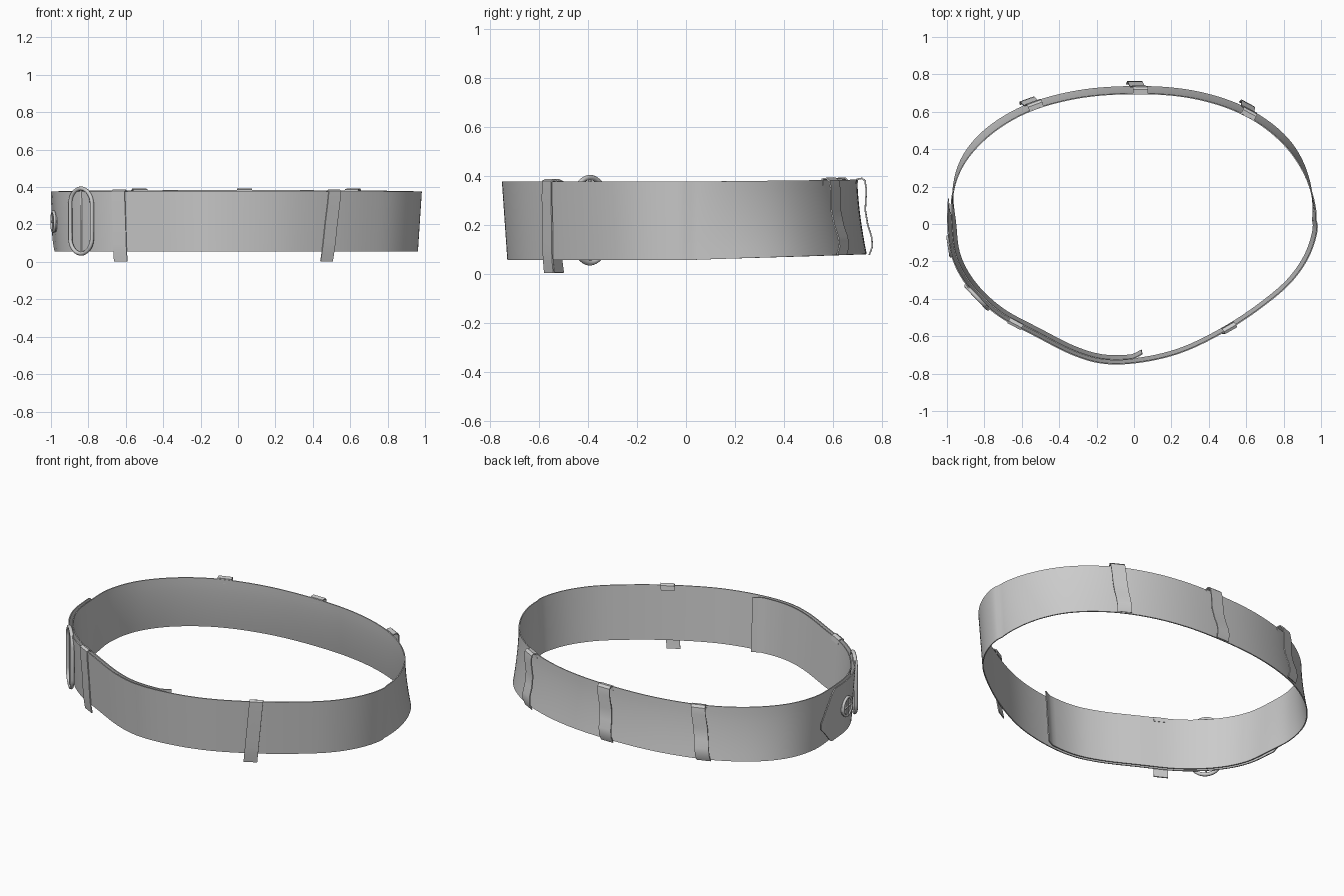
import bpy, bmesh, math
from mathutils import Vector, Matrix

cube = bpy.data.objects.get("Cube")
if cube:
    bpy.data.objects.remove(cube, do_unlink=True)

grey = bpy.data.materials.new("plain_grey")
grey.use_nodes = True
grey.diffuse_color = (0.6, 0.6, 0.6, 1)
grey.node_tree.nodes["Principled BSDF"].inputs["Base Color"].default_value = grey.diffuse_color

# Waist outline along the top edge, clockwise from the front centre
WAIST = [Vector(p) for p in (
    (.05, -.725), (-.15, -.735), (-.32, -.69), (-.52, -.59), (-.72, -.48),
    (-.87, -.34), (-.96, -.18), (-.985, 0), (-.98, .17), (-.91, .34),
    (-.77, .49), (-.58, .605), (-.35, .675), (-.1, .705), (.2, .7),
    (.45, .65), (.66, .555), (.83, .41), (.94, .23), (.985, .04),
    (.95, -.14), (.85, -.3), (.7, -.43), (.5, -.56), (.27, -.67))]
COUNT = len(WAIST)


def smooth(a, b, x):
    t = min(1, max(0, (x - a) / (b - a)))
    return t * t * (3 - 2 * t)


def outline(u):
    """Point, tangent and outward normal on the waist curve."""
    i, f = math.floor(u), u - math.floor(u)
    a, b, c, d = (WAIST[(i + k) % COUNT] for k in (-1, 0, 1, 2))
    m, n = (c - a) / 2, (d - b) / 2
    e, g = 2 * (b - c) + m + n, 3 * (c - b) - 2 * m - n
    p = b + f * (m + f * (g + f * e))
    t = (m + f * (2 * g + 3 * f * e)).normalized()
    return p, t, Vector((-t.y, t.x))


def edges(p):
    """Bottom and top height of the band."""
    return .055 + .035 * max(0, p.y), .375 + .012 * max(0, p.y)


def on_belt(u, z, off=0, along=0):
    """Point on the leaning band at height z."""
    p, t, n = outline(u)
    low, high = edges(p)
    down = (high - z) / (high - low)
    back = smooth(-.05, .5, p.y)
    lean = .038 * back * abs(down) ** 1.6 - .022 * (1 - back) * down
    q = p + n * (lean + off) + t * along
    return Vector((q.x, q.y, z))


def finish(name, bm):
    mesh = bpy.data.meshes.new(name)
    bm.to_mesh(mesh)
    bm.free()
    mesh.materials.append(grey)
    mesh.shade_smooth()
    mesh.set_sharp_from_angle(angle=math.radians(40))
    obj = bpy.data.objects.new(name, mesh)
    bpy.context.collection.objects.link(obj)
    return obj


def sheet(name, rows, thick):
    """Thin solid sheet through a grid of points."""
    bm = bmesh.new()
    grid = [[bm.verts.new(p) for p in row] for row in rows]
    for r, s in zip(grid, grid[1:]):
        for j in range(len(r) - 1):
            bm.faces.new((r[j], s[j], s[j + 1], r[j + 1]))
    bmesh.ops.recalc_face_normals(bm, faces=bm.faces)
    bmesh.ops.solidify(bm, geom=bm.faces[:], thickness=thick)
    bmesh.ops.recalc_face_normals(bm, faces=bm.faces)
    return finish(name, bm)


# Band: one strap that overlaps itself on one side and ends in a point
TIP = COUNT + 7.8


def layer(u):
    hook = -.02 * (1 - smooth(0, .25, u))
    seam = .01 * smooth(19.15, 19.3, u)
    return hook - .008 + seam + .012 * smooth(21, COUNT, u)


rows = []
steps = 230
for k in range(steps + 1):
    u = TIP * k / steps
    low, high = edges(outline(u)[0])
    taper = max(0, (u - TIP + .65) / .65)
    mid = low + .4 * (high - low)
    low, high = low + (mid - low) * taper * .9, high + (mid - high) * taper * .9
    rows.append([on_belt(u, low + (high - low) * j / 8, layer(u)) for j in range(9)])
sheet("belt_band", rows, .006)


# Hanging loops: side profiles of (outward offset, height)
FRONT = [(-.016, .35), (-.014, .378), (.004, .386), (.018, .378), (.02, .3),
         (.018, .2), (.02, .1), (.018, .05), (.014, .003)]
BACK = [(-.014, .36), (-.012, .388), (.012, .392), (.026, .38), (.03, .34),
        (.018, .26), (.02, .2), (.028, .15), (.024, .11), (.004, .075)]


def belt_loop(name, u, profile, width, slant):
    rows = []
    for off, z in profile:
        shift = slant * (.38 - z) / .38
        rows.append([on_belt(u, z, off, shift + s * width / 2) for s in (-1, 0, 1)])
    sheet(name, rows, .006)


belt_loop("front_right_loop", 3.55, FRONT, .08, .0)
belt_loop("front_left_loop", 22.95, FRONT, .075, .035)
for side, u in (("right", 11.25), ("middle", 13.45), ("left", 15.75)):
    belt_loop("back_" + side + "_loop", u, BACK, .08, -.045)


def frame(u, z, off):
    """Local x along the band, y up, z outward."""
    t, n = (v.to_3d() for v in outline(u)[1:])
    m = Matrix((t, Vector((0, 0, 1)), n)).transposed().to_4x4()
    return Matrix.Translation(on_belt(u, z, off)) @ m


def tube(name, points, radius, closed, matrix):
    curve = bpy.data.curves.new(name, "CURVE")
    curve.dimensions = "3D"
    curve.bevel_depth = radius
    curve.bevel_resolution = 2
    curve.use_fill_caps = True
    spline = curve.splines.new("POLY")
    spline.points.add(len(points) - 1)
    for pt, co in zip(spline.points, points):
        pt.co = (*co, 1)
    spline.use_cyclic_u = closed
    curve.materials.append(grey)
    obj = bpy.data.objects.new(name, curve)
    bpy.context.collection.objects.link(obj)
    obj.matrix_world = matrix
    return obj


# Buckle: tall rounded ring with a centre bar
place = frame(4.7, .218, .022)
ring = []
for k in range(40):
    a = math.tau * (k + .5) / 40
    x, y = .084 * math.cos(a), .084 * math.sin(a)
    ring.append((x, y + math.copysign(.09, y), 0))
tube("buckle_ring", ring, .011, True, place)
tube("buckle_bar", [(0, -.172, 0), (0, .172, 0)], .006, False, place)

# Button: disc with raised rim and crossed bars
place = frame(6.35, .215, .018)
bm = bmesh.new()
bmesh.ops.create_cone(bm, cap_ends=True, segments=32, radius1=.055, radius2=.052, depth=.014)
disc = finish("button_disc", bm)
disc.matrix_world = place
rim = [(.053 * math.cos(math.tau * k / 32), .053 * math.sin(math.tau * k / 32), .006)
       for k in range(32)]
tube("button_rim", rim, .008, True, place)
tube("button_bar_upright", [(0, -.05, .008), (0, .05, .008)], .005, False, place)
tube("button_bar_level", [(-.05, 0, .008), (.05, 0, .008)], .005, False, place)
